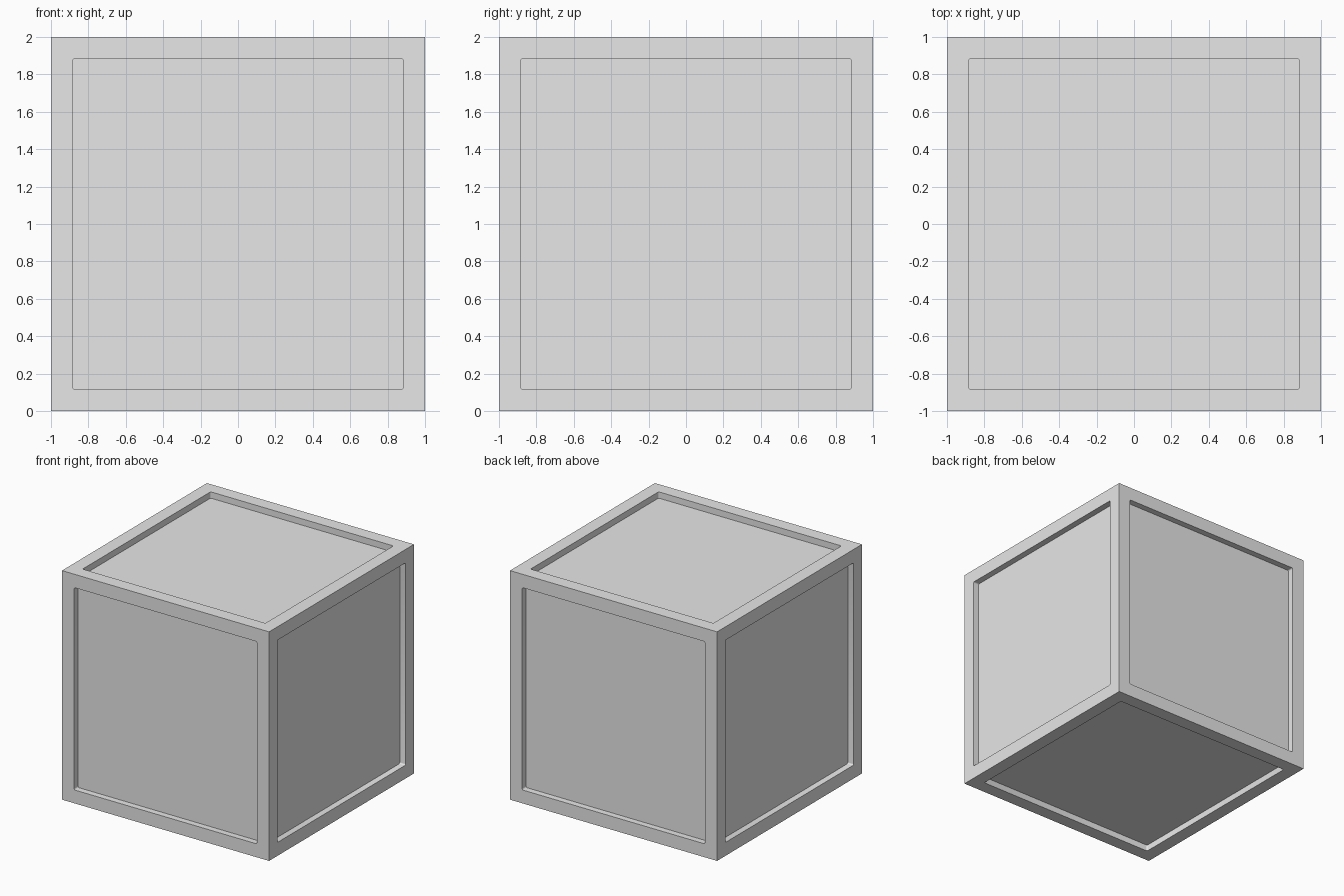
import bpy
import bmesh
from math import pi, radians
from mathutils import Matrix

HALF = 1.0       # half the cube's side
PANEL = 0.883    # half the recessed panel's side
DEPTH = 0.055    # depth of each recess
ROUND = 0.012    # radius of the recess corners

default = bpy.data.objects.get("Cube")
if default:
    bpy.data.objects.remove(default, do_unlink=True)


def make_object(name, bm):
    mesh = bpy.data.meshes.new(name)
    bm.to_mesh(mesh)
    bm.free()
    obj = bpy.data.objects.new(name, mesh)
    bpy.context.collection.objects.link(obj)
    obj.location.z = HALF
    return obj


def add_slab(bm, turn):
    """Add a round-cornered slab straddling one face of the cube."""
    slab = bmesh.new()
    bmesh.ops.create_cube(slab, size=2)
    bmesh.ops.scale(slab, vec=(PANEL, PANEL, DEPTH), verts=slab.verts)
    corners = [e for e in slab.edges
               if abs(e.verts[0].co.z - e.verts[1].co.z) > DEPTH]
    bmesh.ops.bevel(slab, geom=corners, offset=ROUND, segments=4,
                    profile=0.5, affect='EDGES')
    slab.transform(turn @ Matrix.Translation((0, 0, HALF)))
    part = bpy.data.meshes.new("slab")
    slab.to_mesh(part)
    slab.free()
    bm.from_mesh(part)
    bpy.data.meshes.remove(part)


# Plain grey for the whole crate
grey = bpy.data.materials.new("plain_grey")
grey.use_nodes = True
grey.diffuse_color = (0.8, 0.8, 0.8, 1)
grey.node_tree.nodes["Principled BSDF"].inputs["Base Color"].default_value = grey.diffuse_color

# Solid cube body
body = bmesh.new()
bmesh.ops.create_cube(body, size=2 * HALF)
crate = make_object("panelled_cube", body)
crate.data.materials.append(grey)

# One slab per side: top and bottom, then the four walls
slabs = bmesh.new()
for angle in (0, pi):
    add_slab(slabs, Matrix.Rotation(angle, 4, 'X'))
for i in range(4):
    add_slab(slabs, Matrix.Rotation(i * pi / 2, 4, 'Z') @ Matrix.Rotation(pi / 2, 4, 'X'))
cutter = make_object("recess_cutter", slabs)
cutter.data.materials.append(grey)
cutter.hide_render = True

# Cut the recesses, then discard the cutter
cut = crate.modifiers.new("recesses", 'BOOLEAN')
cut.operation = 'DIFFERENCE'
cut.solver = 'EXACT'
cut.object = cutter
bpy.ops.object.select_all(action='DESELECT')
crate.select_set(True)
bpy.context.view_layer.objects.active = crate
bpy.ops.object.modifier_apply(modifier=cut.name)
bpy.data.objects.remove(cutter, do_unlink=True)

# Smooth only the rounded recess corners
bpy.ops.object.shade_smooth_by_angle(angle=radians(30))
